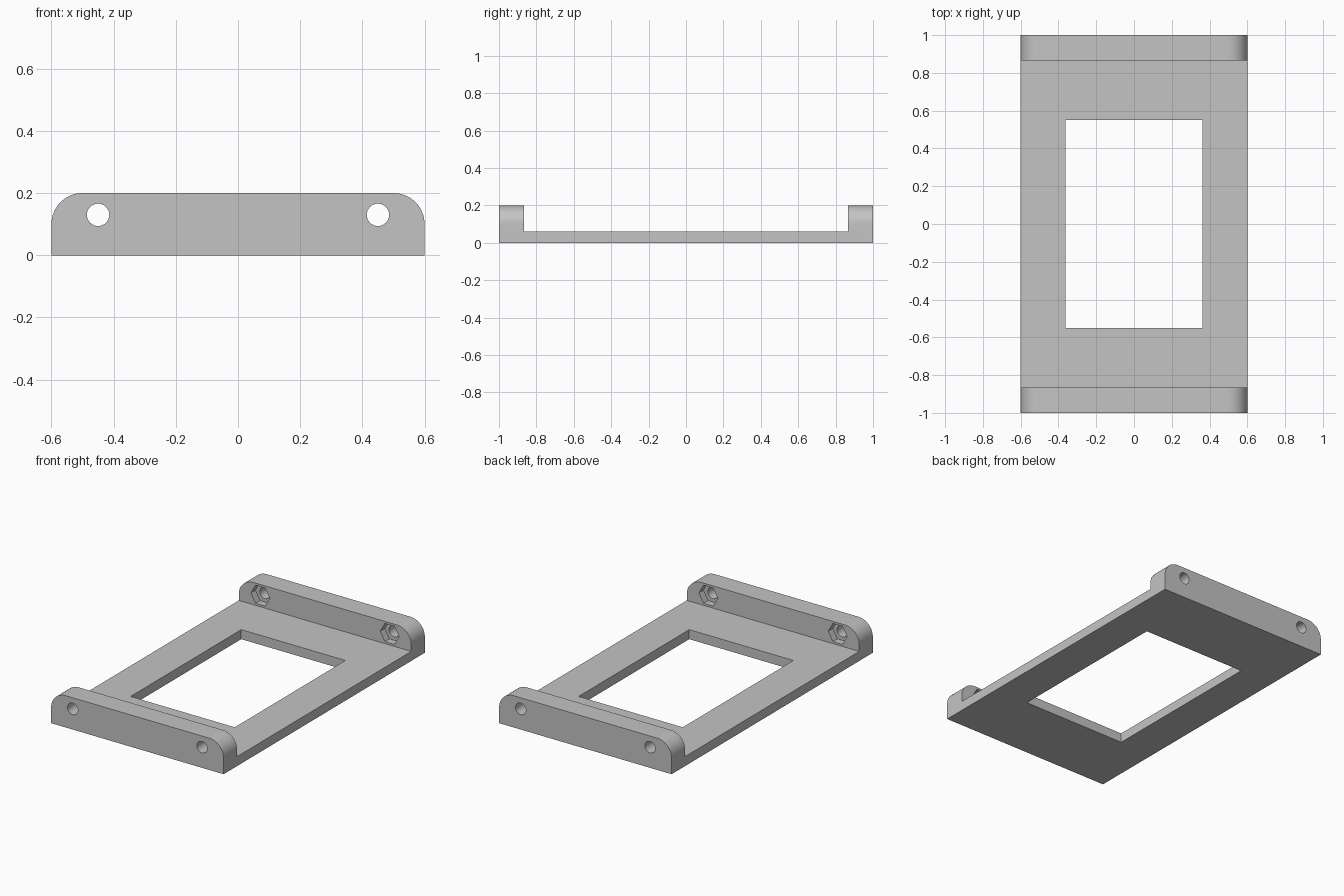
import bpy, bmesh, math
from mathutils import Vector

cube = bpy.data.objects.get("Cube")
if cube:
    bpy.data.objects.remove(cube, do_unlink=True)

# Overall dimensions
HALF_W, HALF_L, HEIGHT = 0.6, 1.0, 0.2
BASE, WALL_IN, CORNER = 0.06, 0.865, 0.1
BOLT_X, BOLT_Z, BOLT_R, NUT_R, NUT_DEPTH = 0.45, 0.13, 0.036, 0.066, 0.045

grey = bpy.data.materials.new("plain grey")
grey.use_nodes = True
colour = (0.55, 0.55, 0.55, 1)
grey.diffuse_color = colour
grey.node_tree.nodes["Principled BSDF"].inputs["Base Color"].default_value = colour


def prism(name, points, sweep):
    """Closed outline of 3D points swept along a vector."""
    bm = bmesh.new()
    face = bm.faces.new([bm.verts.new(p) for p in points])
    swept = bmesh.ops.extrude_face_region(bm, geom=[face])["geom"]
    verts = [g for g in swept if isinstance(g, bmesh.types.BMVert)]
    bmesh.ops.translate(bm, verts=verts, vec=Vector(sweep))
    bmesh.ops.recalc_face_normals(bm, faces=bm.faces)
    mesh = bpy.data.meshes.new(name)
    bm.to_mesh(mesh)
    bm.free()
    mesh.materials.append(grey)
    obj = bpy.data.objects.new(name, mesh)
    bpy.context.collection.objects.link(obj)
    return obj


def arc(x, z, r, start, end, steps):
    """Points of an arc in the front plane."""
    angles = [math.radians(start + (end - start) * i / steps) for i in range(steps + 1)]
    return [(x + r * math.cos(a), z + r * math.sin(a)) for a in angles]


def combine(target, tool, operation):
    bpy.context.view_layer.objects.active = target
    mod = target.modifiers.new(operation.lower(), "BOOLEAN")
    mod.object, mod.operation, mod.solver = tool, operation, "EXACT"
    bpy.ops.object.modifier_apply(modifier=mod.name)
    bpy.data.objects.remove(tool, do_unlink=True)


# Bracket body: rounded end outline swept front to back
outline = [(-HALF_W, 0), (HALF_W, 0)]
outline += arc(HALF_W - CORNER, HEIGHT - CORNER, CORNER, 0, 90, 16)
outline += arc(CORNER - HALF_W, HEIGHT - CORNER, CORNER, 90, 180, 16)
body = prism("mounting_bracket", [(x, -HALF_L, z) for x, z in outline], (0, 2 * HALF_L, 0))

# Trough between the two end walls
trough = [(-1, -WALL_IN, BASE), (1, -WALL_IN, BASE), (1, WALL_IN, BASE), (-1, WALL_IN, BASE)]
combine(body, prism("trough_cutter", trough, (0, 0, 1)), "DIFFERENCE")

# Rectangular window in the base
wx, wy = 0.3625, 0.55
window = [(-wx, -wy, -1), (wx, -wy, -1), (wx, wy, -1), (-wx, wy, -1)]
combine(body, prism("window_cutter", window, (0, 0, 2)), "DIFFERENCE")

# Bolt holes through both walls, with hexagonal nut pockets on the inner faces
for side in (-1, 1):
    hole = arc(side * BOLT_X, BOLT_Z, BOLT_R, 0, 360, 32)[:-1]
    nut = arc(side * BOLT_X, BOLT_Z, NUT_R, 0, 360, 6)[:-1]
    depth = WALL_IN + NUT_DEPTH
    combine(body, prism("hole_cutter", [(x, -2, z) for x, z in hole], (0, 4, 0)), "DIFFERENCE")
    combine(body, prism("nut_cutter", [(x, -depth, z) for x, z in nut], (0, 2 * depth, 0)), "DIFFERENCE")

# Smooth curves, crisp edges
bpy.ops.object.select_all(action="DESELECT")
body.select_set(True)
bpy.context.view_layer.objects.active = body
bpy.ops.object.shade_smooth_by_angle(angle=math.radians(30))
